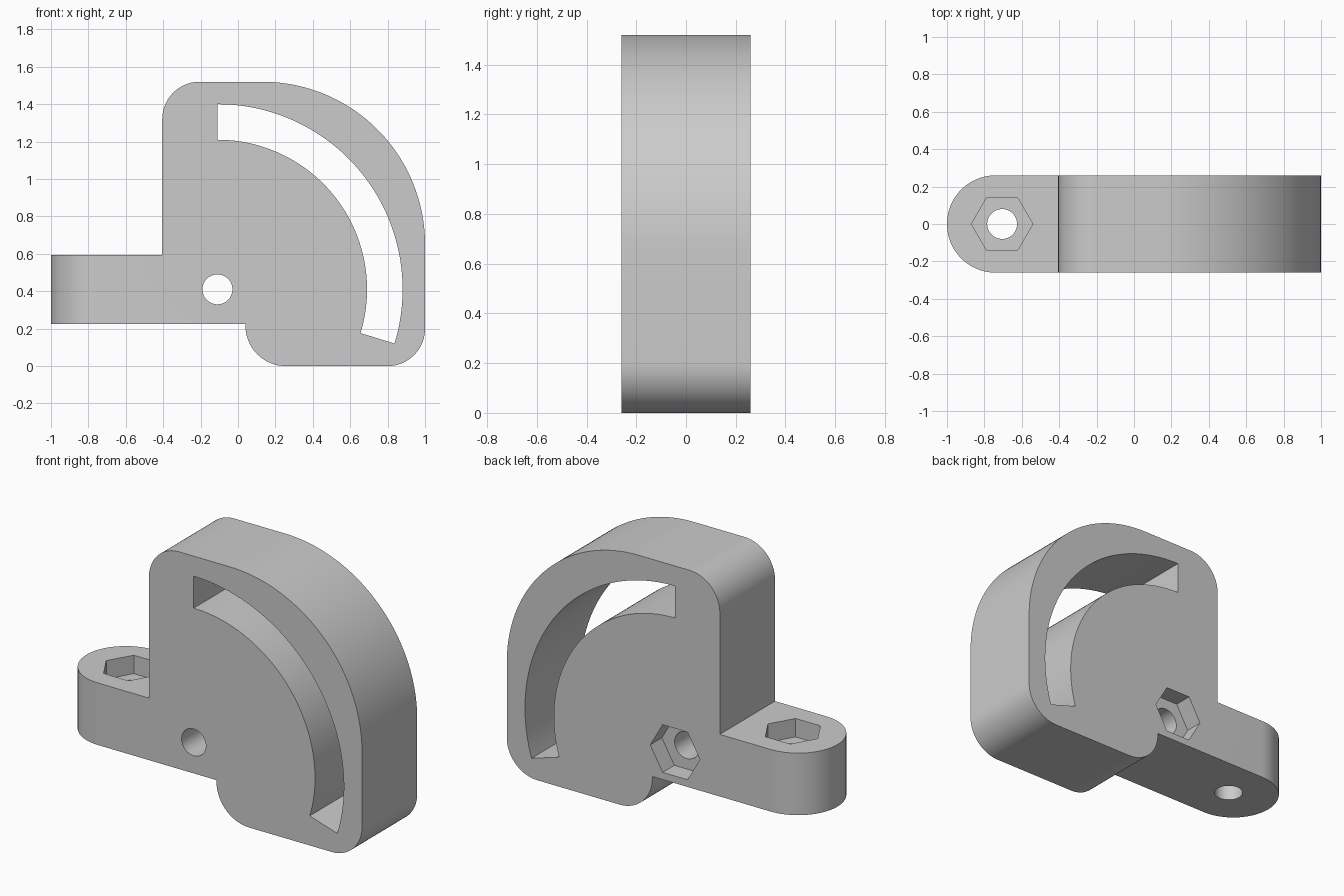
import bpy, bmesh
from math import sin, cos, radians
from mathutils import Matrix

cube = bpy.data.objects.get("Cube")
if cube:
    bpy.data.objects.remove(cube, do_unlink=True)

grey = bpy.data.materials.new("plain grey")
grey.use_nodes = True
colour = (0.6, 0.6, 0.6, 1)
grey.diffuse_color = colour
grey.node_tree.nodes["Principled BSDF"].inputs["Base Color"].default_value = colour

HALF = 0.26            # half the thickness
PIVOT = (-0.11, 0.41)  # pivot hole, also the slot centre (x, z)
BOLT = (-0.705, 0)     # bolt hole in the arm (x, y)
HOLE, HEX, POCKET = 0.08, 0.164, 0.11


def arc(centre, r, start, end, n=24):
    angles = [radians(start + (end - start) * i / n) for i in range(n + 1)]
    return [(centre[0] + r * cos(a), centre[1] + r * sin(a)) for a in angles]


def circle(centre, r, n=48):
    return arc(centre, r, 0, 360, n)[:-1]


def prism(name, outline, low, high, upright=False):
    """Extrude an outline along z, or along y when upright (outline is x, z)."""
    bm = bmesh.new()
    face = bm.faces.new([bm.verts.new((u, v, low)) for u, v in outline])
    moved = bmesh.ops.extrude_face_region(bm, geom=[face])["geom"]
    bmesh.ops.translate(bm, vec=(0, 0, high - low),
                        verts=[g for g in moved if isinstance(g, bmesh.types.BMVert)])
    if upright:
        swap = Matrix(((1, 0, 0), (0, 0, 1), (0, 1, 0))).to_4x4()
        bmesh.ops.transform(bm, matrix=swap, verts=bm.verts)
    bmesh.ops.recalc_face_normals(bm, faces=bm.faces)
    mesh = bpy.data.meshes.new(name)
    bm.to_mesh(mesh)
    bm.free()
    mesh.materials.append(grey)
    obj = bpy.data.objects.new(name, mesh)
    bpy.context.collection.objects.link(obj)
    return obj


def carve(target, cutter, operation="DIFFERENCE"):
    mod = target.modifiers.new(cutter.name, "BOOLEAN")
    mod.operation, mod.solver, mod.object = operation, "EXACT", cutter
    bpy.context.view_layer.objects.active = target
    bpy.ops.object.modifier_apply(modifier=mod.name)
    bpy.data.objects.remove(cutter, do_unlink=True)


# Side profile of the bracket, with its arm to the right
profile = [(-1.1, 0.225), (0.04, 0.225)]
profile += arc((0.255, 0.215), 0.215, 180, 270)
profile += arc((0.8, 0.2), 0.2, 270, 360)
profile += arc((0.13, 0.65), 0.87, 0, 90, 48)
profile += arc((-0.205, 1.32), 0.2, 90, 180)
profile += [(-0.405, 0.595), (-1.1, 0.595)]
bracket = prism("bracket", profile, -0.4, 0.4, upright=True)

# Plan outline trims the thickness and rounds the arm end
plan = arc((-1 + HALF, 0), HALF, 90, 270, 48) + [(1.2, -HALF), (1.2, HALF)]
carve(bracket, prism("plan_trim", plan, -0.3, 2), "INTERSECT")

# Curved slot
slot = arc(PIVOT, 0.99, -17, 90, 64) + arc(PIVOT, 0.8, 90, -17, 64)
carve(bracket, prism("slot_cutter", slot, -0.5, 0.5, upright=True))

# Pivot hole with a hexagonal nut pocket on the back
carve(bracket, prism("pivot_hole", circle(PIVOT, HOLE), -0.5, 0.5, upright=True))
carve(bracket, prism("pivot_pocket", circle(PIVOT, HEX, 6), HALF - POCKET, 0.5, upright=True))

# Bolt hole with a hexagonal pocket on top of the arm
carve(bracket, prism("bolt_hole", circle(BOLT, HOLE), -0.5, 1))
carve(bracket, prism("bolt_pocket", circle(BOLT, HEX, 6), 0.595 - POCKET, 1))

bpy.ops.object.select_all(action="DESELECT")
bracket.select_set(True)
bpy.context.view_layer.objects.active = bracket
bpy.ops.object.shade_smooth_by_angle(angle=radians(30))
